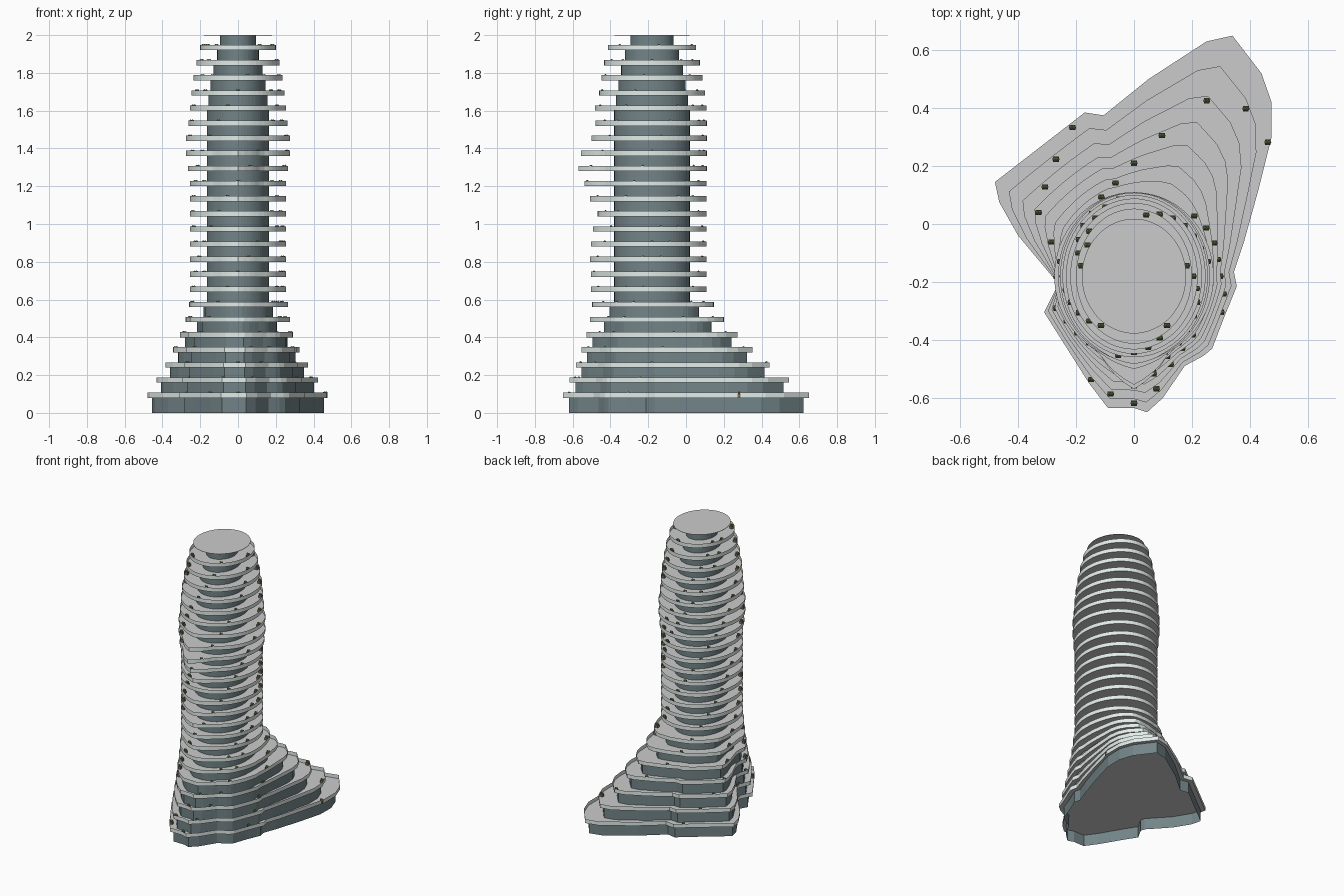
import bpy, bmesh, math
from mathutils import Vector
from mathutils.geometry import intersect_line_line_2d

if "Cube" in bpy.data.objects:
    bpy.data.objects.remove(bpy.data.objects["Cube"])

CY = -0.18            # tower axis in y
STEP = 0.08           # storey height
RAIL = 0.028          # parapet height
PLATE = 0.002         # floor plate thickness
TAU = 2 * math.pi


def material(name, col):
    m = bpy.data.materials.new(name)
    m.diffuse_color = (*col, 1)
    m.use_nodes = True
    m.node_tree.nodes["Principled BSDF"].inputs["Base Color"].default_value = m.diffuse_color
    return m


RAILING = material("pale_railing", (0.76, 0.84, 0.81))
GLASS = material("tinted_glass", (0.17, 0.23, 0.245))
SOIL = material("planter_brown", (0.2, 0.15, 0.1))
LEAF = material("leaf_green", (0.15, 0.25, 0.08))

# Irregular podium outline
BASE = [(0.34, 0.65), (0.25, 0.63), (0.05, 0.50), (-0.105, 0.375), (-0.17, 0.385),
        (-0.48, 0.145), (-0.465, 0.075), (-0.40, -0.04), (-0.275, -0.19),
        (-0.27, -0.225), (-0.31, -0.305), (-0.155, -0.55), (-0.09, -0.635), (0, -0.635),
        (0.045, -0.65), (0.10, -0.60), (0.175, -0.49), (0.24, -0.455),
        (0.27, -0.43), (0.31, -0.325), (0.355, -0.215), (0.345, -0.165),
        (0.38, -0.06), (0.43, 0.12), (0.475, 0.30), (0.475, 0.42), (0.44, 0.52)]
# Podium-to-tower blend, half widths and front balcony bulges per storey
BLEND = [1, 0.815, 0.635, 0.475, 0.335, 0.205, 0.1]
WIDTH = {15: .265, 16: .275, 17: .275, 18: .262, 20: .247, 21: .235, 22: .22, 23: .20}
BULGE = {5: .008, 6: .015, 7: .035, 8: .035, 9: .04, 10: .035, 11: .025,
         13: .04, 14: .07, 15: .10, 16: .085, 17: .03, 18: .01, 19: .015}
INSET = [.03, .03, .03, .03, .033, .07, .08]


def base_radius(a):
    """Distance from the axis to the podium outline in direction a."""
    c = Vector((0, CY))
    far = c + Vector((math.cos(a), math.sin(a))) * 3
    best = 0
    for i, p in enumerate(BASE):
        hit = intersect_line_line_2d(c, far, Vector(p), Vector(BASE[i - 1]))
        if hit:
            best = max(best, (hit - c).length)
    return best


# Sample directions: regular ones plus every podium corner
corner = {math.atan2(y - CY, x) % TAU: math.hypot(x, y - CY) for x, y in BASE}
samples = dict(corner)
for k in range(64):
    a = k * TAU / 64
    if all(abs(a - b) > 0.025 for b in corner):
        samples[a] = base_radius(a)
ANGLES = sorted(samples)


def radius(i, a, base_r, bulge=True):
    rx = WIDTH.get(i, 0.255)
    ry = min(0.29, rx + 0.033)
    c, s = math.cos(a), math.sin(a)
    r = 1 / math.sqrt((c / rx) ** 2 + (s / ry) ** 2)
    if bulge:
        d = abs((a - 1.5 * math.pi + math.pi) % TAU - math.pi)
        r += BULGE.get(i, 0) * max(0, 1 - d / 0.45)
    t = BLEND[i] if i < len(BLEND) else 0
    return r + t * (base_r - r)


def extrude(name, pts, z0, z1, mat=None, caps=False):
    """Upright band along a closed outline, optionally capped to a plate."""
    bm = bmesh.new()
    lo = [bm.verts.new((x, y, z0)) for x, y in pts]
    hi = [bm.verts.new((x, y, z1)) for x, y in pts]
    n = len(pts)
    if caps:
        bm.faces.new(lo[::-1])
        bm.faces.new(hi)
    for k in range(n):
        j = (k + 1) % n
        bm.faces.new((lo[k], lo[j], hi[j], hi[k]))
    me = bpy.data.meshes.new(name)
    bm.to_mesh(me)
    bm.free()
    if mat:
        me.materials.append(mat)
    bpy.context.collection.objects.link(bpy.data.objects.new(name, me))


def outline(i, inset=0, bulge=True):
    out = []
    for a in ANGLES:
        r = radius(i, a, samples[a], bulge) - inset
        out.append((r * math.cos(a), CY + r * math.sin(a)))
    return out


def ellipse(rx, ry):
    return [(rx * math.cos(a * TAU / 64), CY + ry * math.sin(a * TAU / 64)) for a in range(64)]


# Storeys: glazed wall (open underneath), thin floor plate, parapet railing
plants = bmesh.new()
for i in range(24):
    floor, level = i * STEP, (i + 1) * STEP
    inset = INSET[i] if i < len(INSET) else 0.09
    if 7 <= i < 20:
        wall = ellipse(0.165, 0.2)
    else:
        wall = outline(i, inset, False)
    extrude(f"glass_wall_{i + 1}", wall, floor, level, GLASS)
    extrude(f"floor_plate_{i + 1}", outline(i), level, level + PLATE, None, True)
    extrude(f"railing_{i + 1}", outline(i), level + PLATE, level + RAIL, RAILING)

    # Small planters behind the railing, stepping round with each storey
    for off in (45, 112.5, 180, 247.5, 270, 337.5):
        a = math.radians(off + 11.25 * i) % TAU
        r = radius(i, a, base_radius(a)) - 0.016
        x, y = r * math.cos(a), CY + r * math.sin(a)
        made = bmesh.ops.create_cube(plants, size=1)["verts"]
        bmesh.ops.scale(plants, vec=(0.02, 0.018, 0.018), verts=made)
        bmesh.ops.translate(plants, vec=(x, y, level + 0.011), verts=made)
        for dx in (-0.005, 0.005):
            leaf = bmesh.ops.create_icosphere(plants, subdivisions=1, radius=0.008)["verts"]
            bmesh.ops.translate(plants, vec=(x + dx, y, level + 0.026), verts=leaf)
            for f in {f for v in leaf for f in v.link_faces}:
                f.material_index = 1

me = bpy.data.meshes.new("balcony_planters")
plants.to_mesh(me)
plants.free()
me.materials.append(SOIL)
me.materials.append(LEAF)
bpy.context.collection.objects.link(bpy.data.objects.new("balcony_planters", me))

# Top storey and thin roof disc
extrude("top_glass_wall", ellipse(0.095, 0.113), 24 * STEP + PLATE, 1.998, GLASS)
extrude("roof_disc", ellipse(0.18, 0.198), 1.998, 2.0, None, True)
